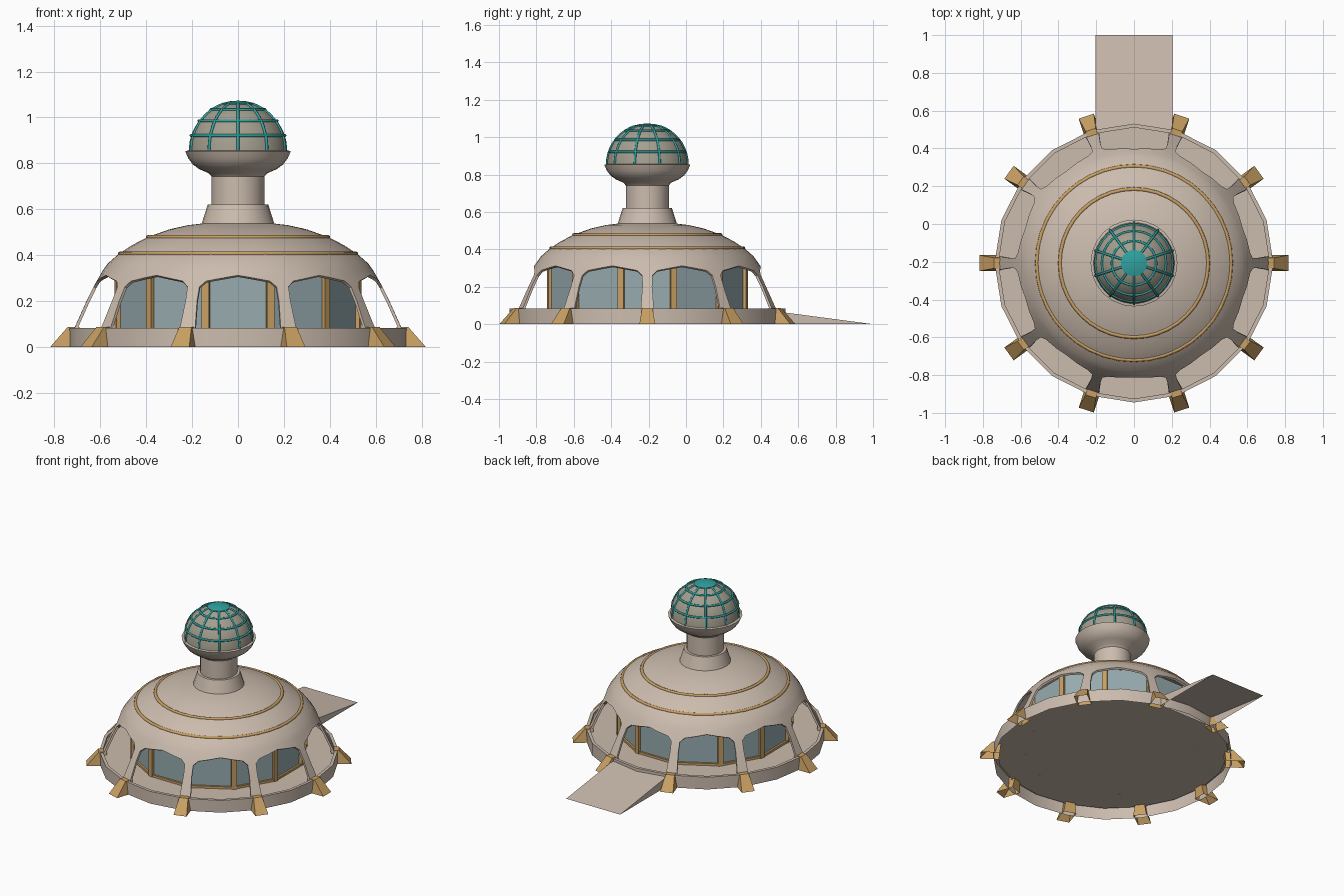
import bpy, bmesh
from math import sin, cos, pi, radians, sqrt
from mathutils import Matrix, Vector

if "Cube" in bpy.data.objects:
    bpy.data.objects.remove(bpy.data.objects["Cube"])

CY = -0.207                                   # building axis in y


def material(name, rgb):
    m = bpy.data.materials.new(name)
    m.diffuse_color = (*rgb, 1)
    m.use_nodes = True
    m.node_tree.nodes["Principled BSDF"].inputs["Base Color"].default_value = m.diffuse_color
    return m


PLASTER = material("warm plaster", (0.60, 0.50, 0.42))
WOOD = material("golden wood", (0.58, 0.35, 0.125))
GLASS = material("blue grey glass", (0.31, 0.41, 0.43))
TEAL = material("teal metal", (0.03, 0.36, 0.35))
STONE = material("olive grey dome", (0.37, 0.345, 0.275))


def finish(bm, name, mat, smooth=None, y=CY):
    me = bpy.data.meshes.new(name)
    bm.to_mesh(me)
    bm.free()
    me.materials.append(mat)
    ob = bpy.data.objects.new(name, me)
    ob.location.y = y
    bpy.context.collection.objects.link(ob)
    if smooth:
        smooth_by_angle(ob, smooth)
    return ob


def smooth_by_angle(ob, deg):
    select(ob)
    bpy.ops.object.shade_smooth_by_angle(angle=radians(deg))


def select(ob):
    bpy.ops.object.select_all(action='DESELECT')
    ob.select_set(True)
    bpy.context.view_layer.objects.active = ob


def lathe(name, profile, n, mat, smooth=None, start=0):
    """Revolve (radius, z) points, listed bottom to top, around z."""
    bm = bmesh.new()
    rings = []
    for r, z in profile:
        if r == 0:
            rings.append([bm.verts.new((0, 0, z))] * n)
        else:
            rings.append([bm.verts.new((r * cos(start + 2 * pi * i / n),
                                        r * sin(start + 2 * pi * i / n), z)) for i in range(n)])
    for lo, hi in zip(rings, rings[1:]):
        for i in range(n):
            j = (i + 1) % n
            quad = list(dict.fromkeys((lo[i], lo[j], hi[j], hi[i])))
            if len(quad) > 2:
                bm.faces.new(quad)
    return finish(bm, name, mat, smooth)


def hulls(name, groups, mat, y=CY, open_bottom=False):
    """One object made of several convex blocks, optionally hollow from below."""
    bm = bmesh.new()
    for pts in groups:
        vs = [bm.verts.new(p) for p in pts]
        bmesh.ops.convex_hull(bm, input=vs)
    bm.normal_update()
    if open_bottom:
        down = [f for f in bm.faces if f.normal.z < -0.99]
        bmesh.ops.delete(bm, geom=down, context='FACES')
    return finish(bm, name, mat, y=y)


def radial_block(angle, lo, hi):
    """Tapered block; lo/hi = (inner r, outer r, half width, z)."""
    rot = Matrix.Rotation(angle, 3, 'Z')
    return [rot @ Vector((r, s * w, z)) for r0, r1, w, z in (lo, hi)
            for r in (r0, r1) for s in (-1, 1)]


def tubes(name, paths, radius, mat):
    """Round bars along (points, cyclic) paths."""
    cu = bpy.data.curves.new(name, 'CURVE')
    cu.dimensions = '3D'
    cu.bevel_depth = radius
    cu.bevel_resolution = 2
    for pts, cyclic in paths:
        sp = cu.splines.new('POLY')
        sp.points.add(len(pts) - 1)
        for p, c in zip(sp.points, pts):
            p.co = (*c, 1)
        sp.use_cyclic_u = cyclic
    cu.materials.append(mat)
    ob = bpy.data.objects.new(name, cu)
    ob.location.y = CY
    bpy.context.collection.objects.link(ob)
    select(ob)
    bpy.ops.object.convert(target='MESH')
    smooth_by_angle(bpy.context.object, 80)


def circle(r, z, n):
    return [(r * cos(2 * pi * i / n), r * sin(2 * pi * i / n), z) for i in range(n)]


# base rim with sunken floor, hollow from below, and the entrance ramp
lathe("base_rim", [(0.738, 0), (0.738, 0.083), (0.718, 0.083), (0.718, 0.068), (0, 0.068)],
      20, PLASTER, smooth=30)
hulls("entrance_ramp", [[(x, y, z) for x in (-0.203, 0.203)
                         for y, z in ((0.50, 0), (0.50, 0.066), (1.0, 0))]],
      PLASTER, y=0, open_bottom=True)

# tapered wooden feet, one below each leg
hulls("feet", [radial_block(radians(36 * k), (0.70, 0.818, 0.042, 0),
                            (0.69, 0.742, 0.028, 0.087)) for k in range(10)],
      WOOD, open_bottom=True)

# dome shell with ten arches, legs included
SHELL = [(0.72, 0.067), (0.66, 0.2), (0.606, 0.31), (0.567, 0.364), (0.52, 0.405),
         (0.462, 0.443), (0.395, 0.478), (0.30, 0.512), (0.22, 0.53), (0.13, 0.541)]


def shell_point(deg, z):
    for (r0, z0), (r1, z1) in zip(SHELL, SHELL[1:]):
        if z <= z1:
            break
    r = r0 + (r1 - r0) * (z - z0) / (z1 - z0)
    return (r * cos(radians(deg)), r * sin(radians(deg)), z)


bm = bmesh.new()
arch = [(-5, 0.287), (-2.5, 0.262), (0, 0.262), (2.5, 0.262), (5, 0.287),
        (11.5, 0.300), (18, 0.312), (24.5, 0.300)]   # angle from leg, lower edge
cols = []
for k in range(10):
    for d, z0 in arch:
        zs = [z0, 0.335] + [z for r, z in SHELL[3:]]
        cols.append([bm.verts.new(shell_point(36 * k + d, z)) for z in zs])
for i, a in enumerate(cols):
    b = cols[(i + 1) % len(cols)]
    for m in range(len(a) - 1):
        bm.faces.new((a[m], b[m], b[m + 1], a[m + 1]))
for k in range(10):
    upper = [cols[8 * k + c][0] for c in (1, 2, 3)]
    for z, w in ((0.2, 2.3), (0.067, 2.9)):
        lower = [bm.verts.new(shell_point(36 * k + d, z)) for d in (-w, 0, w)]
        for m in (0, 1):
            bm.faces.new((lower[m], lower[m + 1], upper[m + 1], upper[m]))
        upper = lower
shell = finish(bm, "dome_shell", PLASTER)
mod = shell.modifiers.new("thickness", 'SOLIDIFY')
mod.thickness = 0.013
mod.offset = -1
select(shell)
bpy.ops.object.modifier_apply(modifier=mod.name)
smooth_by_angle(shell, 35)

# wooden rings on the dome
tubes("dome_rings", [(circle(0.514, 0.406, 40), True), (circle(0.392, 0.477, 40), True)],
      0.010, WOOD)

# twelve sided glass wall with posts and sill
S = radians(15)
lathe("window_glass", [(0.538, 0.068), (0.538, 0.343), (0, 0.343)], 12, GLASS, start=S)
hulls("window_posts", [radial_block(S + radians(30 * k), (0.525, 0.552, 0.016, 0.068),
                                    (0.525, 0.552, 0.016, 0.342)) for k in range(12)], WOOD)
lathe("window_sill", [(0.551, 0.068), (0.551, 0.083), (0.53, 0.083)], 12, WOOD, start=S)

# tower: conical collar, column and flared bowl
lathe("tower", [(0.162, 0.525), (0.132, 0.62), (0.115, 0.62), (0.115, 0.742), (0.128, 0.757),
                (0.168, 0.774), (0.197, 0.795), (0.217, 0.822), (0.230, 0.853),
                (0.212, 0.857), (0, 0.857)], 24, PLASTER, smooth=32)

# lookout dome with lattice and cap
R, CZ = 0.215, 0.854
lathe("lookout_dome", [(R * cos(pi / 2 * i / 8), CZ + R * sin(pi / 2 * i / 8)) for i in range(8)]
      + [(0, CZ + R)], 30, STONE, smooth=40)
bars = []
for k in range(10):
    a = radians(18 + 36 * k)
    arc = [radians(72 * i / 9) for i in range(10)]
    bars.append(([(R * cos(t) * cos(a), R * cos(t) * sin(a), CZ + R * sin(t)) for t in arc], False))
for z in (0.921, 0.985, 1.034):
    bars.append((circle(sqrt(R * R - (z - CZ) ** 2), z, 30), True))
tubes("lookout_lattice", bars, 0.0065, TEAL)
lathe("lookout_cap", [(0.07, 1.054), (0.07, 1.062), (0.04, 1.070), (0, 1.073)], 20, TEAL, smooth=40)
